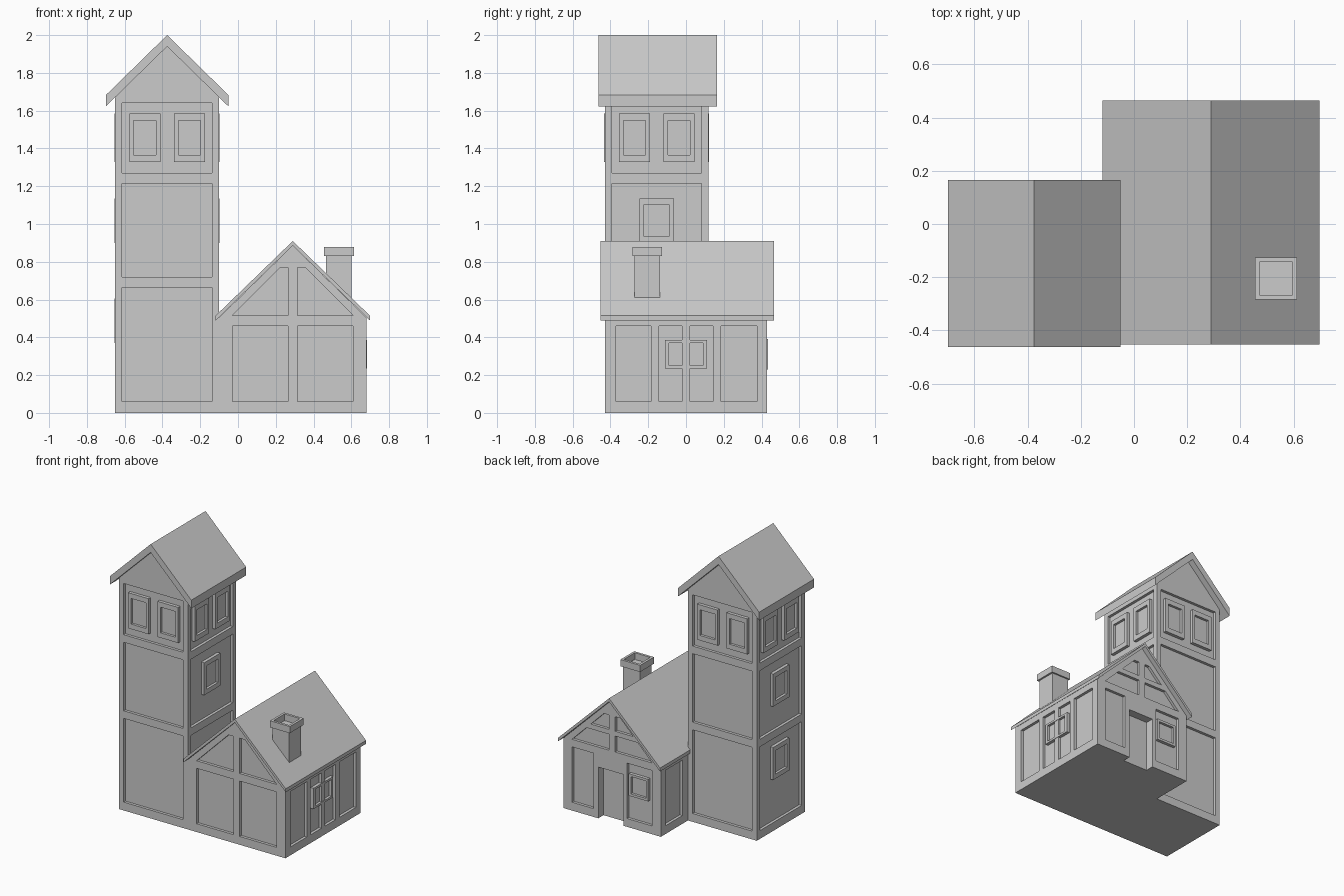
import bpy, bmesh
from mathutils import Matrix, Vector

if "Cube" in bpy.data.objects:
    bpy.data.objects.remove(bpy.data.objects["Cube"], do_unlink=True)

GREY = (0.6, 0.6, 0.6, 1)
plaster = bpy.data.materials.new("plain_grey")
plaster.use_nodes = True
plaster.diffuse_color = GREY
plaster.node_tree.nodes["Principled BSDF"].inputs["Base Color"].default_value = GREY

DEPTH = 0.02


def rect(a, b, low, high):
    return [(a, low), (b, low), (b, high), (a, high)]


def mirror(points, centre):
    return [(2 * centre - x, z) for x, z in points]


def prism(bm, points, axis, lo, hi):
    """Extrude a (horizontal, z) outline along x or y."""
    def place(p, d):
        return (d, p[0], p[1]) if axis == "x" else (p[0], d, p[1])
    near = [bm.verts.new(place(p, lo)) for p in points]
    far = [bm.verts.new(place(p, hi)) for p in points]
    faces = [bm.faces.new(near), bm.faces.new(far[::-1])]
    for i in range(len(points)):
        j = (i + 1) % len(points)
        faces.append(bm.faces.new((near[j], near[i], far[i], far[j])))
    bmesh.ops.recalc_face_normals(bm, faces=faces)
    return faces


def finish(bm, name):
    mesh = bpy.data.meshes.new(name)
    bm.to_mesh(mesh)
    bm.free()
    mesh.materials.append(plaster)
    obj = bpy.data.objects.new(name, mesh)
    bpy.context.collection.objects.link(obj)
    return obj


def solid(name, points, axis, lo, hi):
    bm = bmesh.new()
    prism(bm, points, axis, lo, hi)
    return finish(bm, name)


def carve(obj, recesses):
    """Cut recesses given as (axis, sign, wall, outline, depth)."""
    bm = bmesh.new()
    for axis, sign, wall, points, depth in recesses:
        prism(bm, points, axis, *sorted((wall - sign * depth, wall + sign * 0.05)))
    cutter = finish(bm, "recess_cutter")
    cutter.hide_render = True
    mod = obj.modifiers.new("recesses", "BOOLEAN")
    mod.operation, mod.solver, mod.object = "DIFFERENCE", "EXACT", cutter
    bpy.context.view_layer.objects.active = obj
    bpy.ops.object.modifier_apply(modifier=mod.name)
    bpy.data.objects.remove(cutter, do_unlink=True)


def sink(bm, face, scale, offset):
    """Shrink an inner face and push it inwards."""
    inner = bmesh.ops.extrude_discrete_faces(bm, faces=[face])["faces"][0]
    centre = inner.calc_center_median()
    bmesh.ops.scale(bm, vec=(scale,) * 3, verts=inner.verts, space=Matrix.Translation(-centre))
    pit = bmesh.ops.extrude_discrete_faces(bm, faces=[inner])["faces"][0]
    bmesh.ops.translate(bm, vec=offset, verts=pit.verts)


def window(name, axis, sign, wall, outline, scale=0.72):
    bm = bmesh.new()
    faces = prism(bm, outline, axis,
                  *sorted((wall - sign * (DEPTH + 0.01), wall + sign * 0.003)))
    out = Vector((sign, 0, 0)) if axis == "x" else Vector((0, sign, 0))
    bm.normal_update()
    front = max(faces, key=lambda f: f.normal.dot(out))
    sink(bm, front, scale, -out * 0.018)
    return finish(bm, name)


def gable_roof(name, centre, half, peak, eave, thick, lo, hi):
    points = [(centre - half, eave), (centre, peak), (centre + half, eave),
              (centre + half, eave - thick), (centre, peak - thick),
              (centre - half, eave - thick)]
    return solid(name, points, "y", lo, hi)


def gable_body(name, a, b, shoulder, peak, lo, hi):
    points = [(a, 0), (b, 0), (b, shoulder), ((a + b) / 2, peak), (a, shoulder)]
    return solid(name, points, "y", lo, hi)


# Tower with three recessed panels on each side
TX, TY = -0.375, -0.155
tower = gable_body("tower_walls", -0.65, -0.10, 1.672, 1.943, -0.43, 0.12)
sides = [("front", "y", -1, -0.43, TX), ("back", "y", 1, 0.12, TX),
         ("left", "x", 1, -0.10, TY), ("right", "x", -1, -0.65, TY)]
recesses = []
for label, axis, sign, wall, mid in sides:
    for low, high in [(0.06, 0.665), (0.72, 1.215), (1.27, 1.64)]:
        recesses.append((axis, sign, wall, rect(mid - 0.238, mid + 0.238, low, high), DEPTH))
    # Pair of lookout windows
    for k in (-1, 1):
        c = mid + k * 0.118
        window(f"tower_{label}_window", axis, sign, wall,
               rect(c - 0.082, c + 0.082, 1.328, 1.585))
carve(tower, recesses)

# Single windows lower on the tower flanks
for label, sign, wall, low in [("left", 1, -0.10, 0.9), ("right", -1, -0.65, 0.9),
                               ("right_lower", -1, -0.65, 0.37)]:
    window(f"tower_{label}_stair_window", "x", sign, wall,
           rect(TY - 0.092, TY + 0.092, low, low + 0.235))

gable_roof("tower_roof", TX, 0.325, 2.0, 1.682, 0.06, -0.462, 0.165)

# House with timber-framed recesses
HX = 0.29
house = gable_body("house_walls", -0.10, 0.68, 0.505, 0.885, -0.43, 0.43)
recesses = []
front_gable = [(-0.03, 0.515), (0.265, 0.515), (0.265, 0.77), (0.225, 0.77)]
back_low = [(-0.03, 0.515), (0.265, 0.515), (0.265, 0.63), (0.085, 0.63)]
back_high = [(0.12, 0.665), (0.265, 0.665), (0.265, 0.77), (0.225, 0.77)]
lower = rect(-0.03, 0.265, 0.06, 0.46)
for shape, sign in [(lower, -1), (front_gable, -1), (back_low, 1), (back_high, 1)]:
    for outline in (shape, mirror(shape, HX)):
        recesses.append(("y", sign, sign * 0.43, outline, DEPTH))
for a, b in [(0.44, 0.61), (-0.03, 0.17)]:
    recesses.append(("y", 1, 0.43, rect(a, b, 0.06, 0.46), DEPTH))
# Doorway
recesses.append(("y", 1, 0.43, rect(0.2, 0.4, -0.1, 0.37), 0.06))
# Side wall panels
for a, b in [(-0.37, -0.185), (-0.143, -0.02), (0.02, 0.143), (0.185, 0.375)]:
    recesses.append(("x", 1, 0.68, rect(a, b, 0.06, 0.46), DEPTH))
recesses.append(("x", -1, -0.10, rect(0.185, 0.375, 0.06, 0.46), DEPTH))
carve(house, recesses)

window("house_side_window", "x", 1, 0.68, rect(-0.112, 0.112, 0.235, 0.385), 0.8)
window("house_back_window", "y", 1, 0.43, rect(0.0, 0.155, 0.23, 0.39), 0.78)
gable_roof("house_roof", HX, 0.408, 0.91, 0.515, 0.025, -0.452, 0.465)

# Chimney: shaft and hollow cap
solid("chimney_shaft", rect(0.465, 0.60, 0.55, 0.79), "y", -0.272, -0.137)
bm = bmesh.new()
cap = prism(bm, rect(0.455, 0.613, 0.83, 0.878), "y", -0.284, -0.126)
bm.normal_update()
sink(bm, max(cap, key=lambda f: f.normal.z), 0.78, Vector((0, 0, -0.08)))
finish(bm, "chimney_cap")
bm = bmesh.new()
neck = prism(bm, rect(0.465, 0.60, 0.78, 0.832), "y", -0.272, -0.137)
bm.normal_update()
sink(bm, max(neck, key=lambda f: f.normal.z), 0.91, Vector((0, 0, -0.035)))
finish(bm, "chimney_neck")
